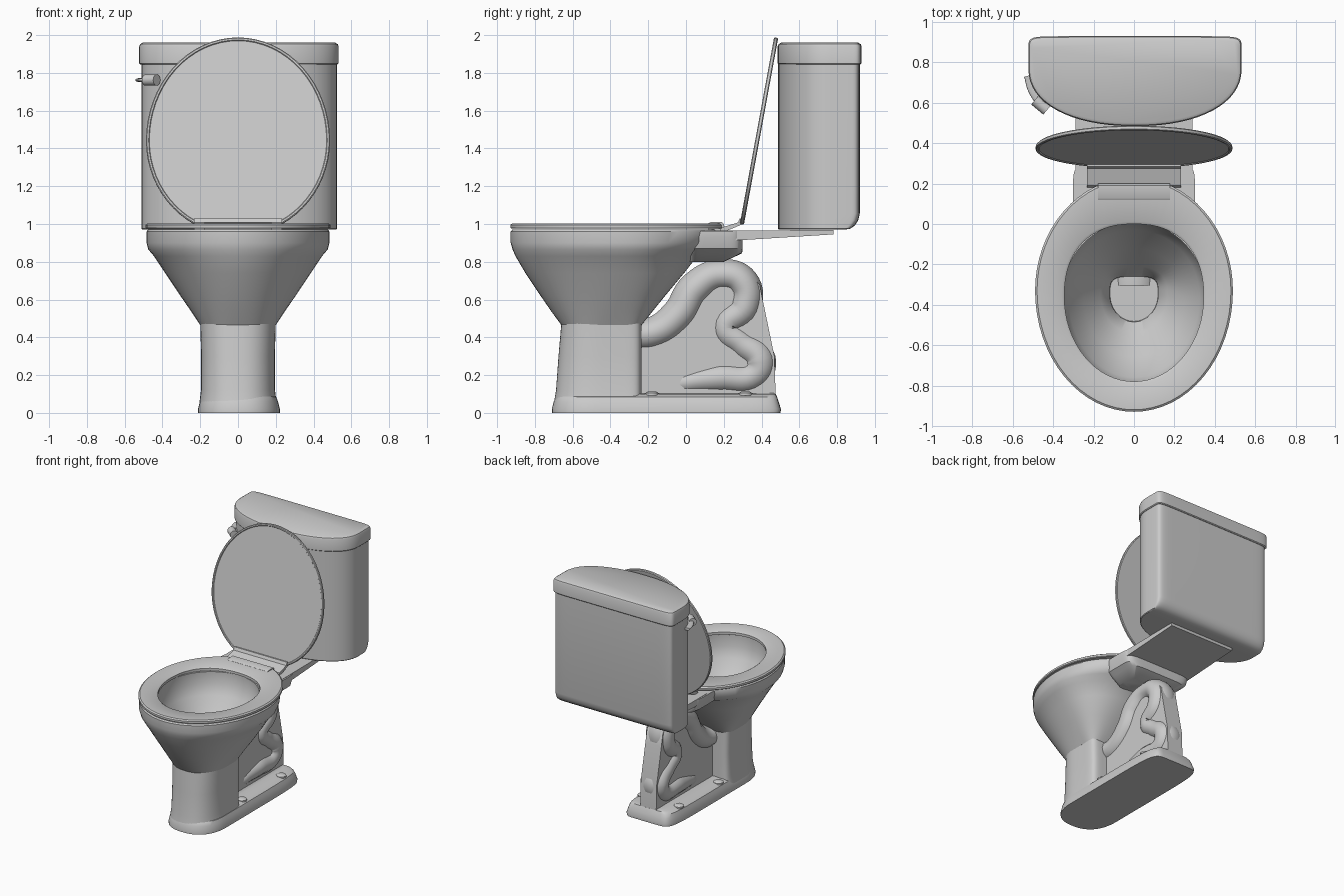
import bpy, math
from mathutils import Vector


def finish(ob, angle=35):
    bpy.ops.object.select_all(action='DESELECT')
    ob.select_set(True)
    bpy.context.view_layer.objects.active = ob
    bpy.ops.object.shade_smooth_by_angle(angle=math.radians(angle))
    return ob


def mesh_object(name, verts, faces, angle=35):
    me = bpy.data.meshes.new(name)
    me.from_pydata(verts, [], faces)
    me.validate()
    ob = bpy.data.objects.new(name, me)
    bpy.context.collection.objects.link(ob)
    return finish(ob, angle)


def egg(z, yf, ym, yb, w, nf=2.0, nb=2.0, cx=0.0, lo=-9, hi=9, n=64):
    """Egg outline: front tip yf, widest at ym, back tip yb, exponents per half."""
    pts = []
    for i in range(n):
        a = 2 * math.pi * i / n
        c, s = math.cos(a), math.sin(a)
        e = 2 / (nb if s > 0 else nf)
        x = math.copysign(abs(c) ** e, c) * w + cx
        y = ym + math.copysign(abs(s) ** e, s) * ((yb - ym) if s > 0 else (ym - yf))
        pts.append((x, min(max(y, lo), hi), z))
    return pts


def loft(name, rings, closed=False, angle=35):
    """Skin a stack of rings; cap both ends, or join last to first when closed."""
    n, m = len(rings[0]), len(rings)
    verts = [p for r in rings for p in r]
    faces = []
    for k in range(m if closed else m - 1):
        a, b = k * n, ((k + 1) % m) * n
        faces += [(a + i, a + (i + 1) % n, b + (i + 1) % n, b + i) for i in range(n)]
    if not closed:
        faces += [tuple(reversed(range(n))), tuple(range((m - 1) * n, m * n))]
    return mesh_object(name, verts, faces, angle)


def slab(name, outline, half):
    """Extrude a (y, z) outline sideways to both sides of x = 0."""
    n = len(outline)
    verts = [(s * half, y, z) for s in (-1, 1) for y, z in outline]
    faces = [(i, i + n, (i + 1) % n + n, (i + 1) % n) for i in range(n)]
    faces += [tuple(range(n)), tuple(reversed(range(n, 2 * n)))]
    return mesh_object(name, verts, faces)


def tube(name, pts, radius, scale=(1, 1, 1), loc=(0, 0, 0)):
    """Round tube through points (x, y, z, relative radius)."""
    cu = bpy.data.curves.new(name, 'CURVE')
    cu.dimensions = '3D'
    cu.bevel_depth, cu.bevel_resolution = radius, 5
    cu.resolution_u, cu.use_fill_caps = 8, True
    sp = cu.splines.new('BEZIER')
    sp.bezier_points.add(len(pts) - 1)
    for bp, (x, y, z, r) in zip(sp.bezier_points, pts):
        bp.co, bp.radius = (x, y, z), r
        bp.handle_left_type = bp.handle_right_type = 'AUTO'
    ob = bpy.data.objects.new(name, cu)
    bpy.context.collection.objects.link(ob)
    bpy.ops.object.select_all(action='DESELECT')
    ob.select_set(True)
    bpy.context.view_layer.objects.active = ob
    bpy.ops.object.convert(target='MESH')
    ob = bpy.context.view_layer.objects.active
    ob.scale, ob.location = scale, loc
    return finish(ob, 45)


# Foot slab
loft("foot", [egg(z, yf, -0.45, yb, w, 2.4, 9, 0.005) for z, yf, yb, w in (
    (0, -0.71, 0.5, 0.217), (0.02, -0.71, 0.503, 0.217), (0.06, -0.70, 0.49, 0.207),
    (0.085, -0.69, 0.482, 0.197), (0.1, -0.68, 0.475, 0.17), (0.105, -0.67, 0.465, 0.1))])

# Front column of the pedestal
loft("column", [egg(z, yf, -0.44, -0.235, w, 2.4, 8) for z, yf, w in (
    (0.05, -0.70, 0.205), (0.12, -0.688, 0.196), (0.3, -0.675, 0.195), (0.475, -0.66, 0.2))])

# Bowl: outer shell up, over the rim, and down inside to the drain
loft("bowl", [egg(*r) for r in (
    (0.465, -0.66, -0.42, -0.235, 0.2, 2.4, 6),
    (0.54, -0.715, -0.39, -0.175, 0.25, 2.2, 3.5),
    (0.62, -0.77, -0.36, -0.11, 0.305, 2.1, 2.8),
    (0.74, -0.85, -0.34, -0.01, 0.385, 2, 2.3),
    (0.83, -0.903, -0.33, 0.06, 0.445),
    (0.865, -0.918, -0.33, 0.13, 0.475),
    (0.90, -0.928, -0.33, 0.17, 0.484),
    (0.96, -0.928, -0.33, 0.19, 0.484),
    (0.97, -0.92, -0.33, 0.19, 0.476),
    (0.97, -0.79, -0.36, 0.01, 0.355),
    (0.88, -0.79, -0.36, 0.01, 0.355),
    (0.80, -0.76, -0.36, -0.03, 0.325),
    (0.68, -0.66, -0.36, -0.12, 0.25),
    (0.56, -0.54, -0.35, -0.21, 0.165, 2, 2.6),
    (0.50, -0.485, -0.35, -0.26, 0.12, 2, 4),
    (0.42, -0.475, -0.35, -0.265, 0.115, 2, 4))])

# Neck behind the bowl and shelf that carries the tank
loft("neck", [egg(z, yf, 0.1, yb, w, 6, 8) for z, yf, yb, w in (
    (0.80, 0.02, 0.2, 0.18), (0.845, 0.02, 0.297, 0.25), (0.87, 0.02, 0.3, 0.285),
    (0.93, 0.02, 0.3, 0.302), (0.962, 0.02, 0.3, 0.302))])
slab("tank_shelf", [(0.15, 0.965), (0.15, 0.91), (0.3, 0.915), (0.78, 0.945), (0.78, 0.968)], 0.29)

# Trapway: web plus winding pipe
slab("trapway_web", [(-0.28, 0.08), (0.475, 0.08), (0.468, 0.3), (0.41, 0.58), (0.39, 0.68),
                     (0.32, 0.75), (0.2, 0.78), (0.1, 0.74), (0.02, 0.62), (-0.1, 0.46),
                     (-0.28, 0.4)], 0.07)
tube("trapway_pipe", [(0, y, z, r) for y, z, r in (
    (-0.3, 0.415, 1), (-0.17, 0.425, 1), (-0.04, 0.52, 1.05), (0.05, 0.66, 1.05),
    (0.18, 0.73, 0.95), (0.30, 0.69, 1), (0.31, 0.56, 1), (0.21, 0.45, 0.9),
    (0.29, 0.37, 0.9), (0.39, 0.28, 1), (0.36, 0.2, 0.95), (0.18, 0.185, 0.95),
    (0.0, 0.16, 0.75), (-0.13, 0.12, 0.3))], 0.088, (1.25, 1, 1))

# Floor bolts
for side in (-1, 1):
    for y in (-0.18, 0.315):
        loft("floor_bolt", [egg(z, y - r, y, y + r, r, cx=side * 0.16, n=12) for z, r in (
            (0.08, 0.026), (0.092, 0.026), (0.092, 0.037), (0.104, 0.037), (0.112, 0.025))])

# Seat ring, flat at the back
seat_rings = [egg(z, -0.93 + d, -0.33, 0.23 - d, 0.49 - d, hi=0.19 - d) for z, d in (
    (0.975, 0.006), (0.98, 0), (0.995, 0), (1.003, 0.01))]
seat_rings += [egg(z, -0.78 - d, -0.36, d, 0.345 + d, nb=2.3) for z, d in (
    (1.003, 0.012), (0.995, 0), (0.975, 0))]
loft("seat", seat_rings, closed=True)

# Hinge block and lid arm
slab("hinge", [(0.12, 0.96), (0.12, 1.004), (0.13, 1.01), (0.19, 1.01), (0.2, 1.0), (0.2, 0.96)], 0.178)
slab("lid_arm", [(0.18, 0.966), (0.19, 0.982), (0.275, 1.008), (0.285, 1.03), (0.305, 1.03),
                 (0.298, 0.998), (0.22, 0.966)], 0.232)

# Raised lid with a shallow recessed panel on the front
lid = loft("lid", [egg(z, -0.06 + d, 0.45, 1.005 - d, 0.487 - d, lo=d) for z, d in (
    (-0.022, 0.006), (-0.017, 0), (-0.004, 0), (0, 0.005), (0, 0.014), (-0.005, 0.018))], angle=25)
lid.rotation_euler.x = math.radians(79.6)
lid.location = (0, 0.285, 1.0)

# Tank body, rounded along the lower back edge
loft("tank", [egg(z, 0.488 + d, 0.77, yb, 0.517 - d, 2.2, 14, 0.007) for z, yb, d in (
    (0.97, 0.84, 0.005), (0.975, 0.87, 0), (0.993, 0.895, 0), (1.02, 0.912, 0),
    (1.055, 0.92, 0), (1.86, 0.92, 0))])

# Tank lid
loft("tank_lid", [egg(z, 0.485 + d, 0.77, 0.93 - d, 0.528 - d, 2.2, 14, 0.005) for z, d in (
    (1.845, 0.006), (1.851, 0), (1.94, 0), (1.952, 0.005), (1.96, 0.018))])

# Flush handle: barrel, flat lever and stem into the tank
tube("handle_barrel", [(-0.49, 0.615, 0, 1), (-0.43, 0.565, 0, 1)], 0.03, loc=(0, 0, 1.762))
tube("handle_lever", [(-0.522, 0.735, 0, 1), (-0.50, 0.66, 0, 1), (-0.435, 0.57, 0, 1)],
     0.023, (1, 1, 0.45), (0, 0, 1.762))
tube("handle_stem", [(-0.46, 0.59, 0, 1), (-0.39, 0.66, 0, 1)], 0.022, loc=(0, 0, 1.762))
